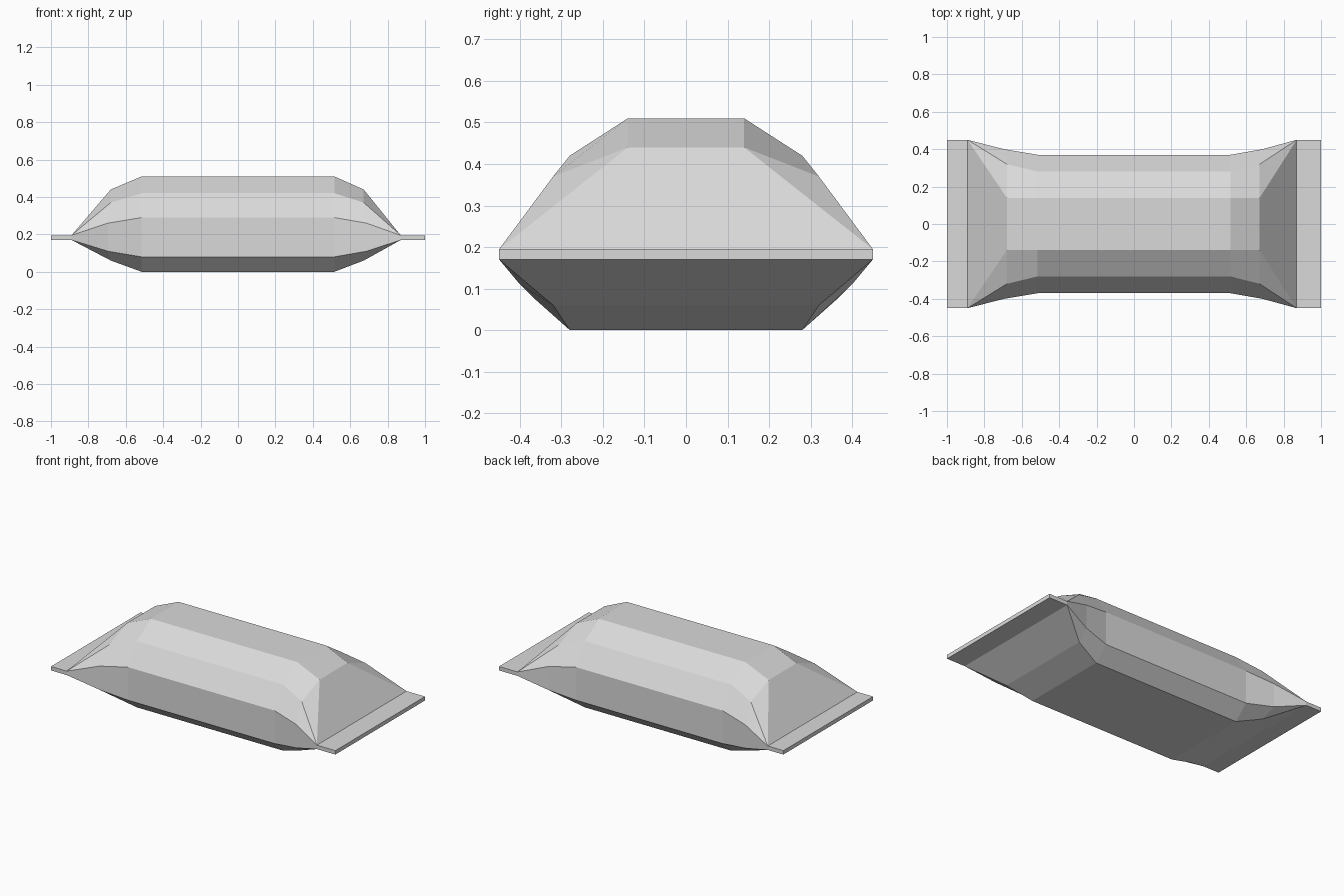
import bpy
import bmesh
from mathutils import Matrix

cube = bpy.data.objects.get("Cube")
if cube:
    bpy.data.objects.remove(cube)

grey = bpy.data.materials.new("light grey wrapper")
grey.use_nodes = True
colour = (0.7, 0.7, 0.7, 1)
grey.diffuse_color = colour
grey.node_tree.nodes["Principled BSDF"].inputs["Base Color"].default_value = colour

HALF_WIDTH, SEAL_LOW, SEAL_HIGH = 0.45, 0.17, 0.195
MID_X = 0.515

# Half cross-sections (y, z) from the underside to the top
middle = [(0.28, 0.0), (0.37, 0.08), (0.37, 0.29), (0.28, 0.42), (0.14, 0.51)]
shoulder = [(0.32, 0.06), (0.40, 0.11), (0.40, 0.26), (0.32, 0.37), (0.14, 0.44)]
pinch = [(HALF_WIDTH, SEAL_LOW)] * 2 + [(HALF_WIDTH, SEAL_HIGH)] * 3
shoulder_bow = [0, 0.015, 0.015, 0, 0]


def finish(bm, name):
    bmesh.ops.recalc_face_normals(bm, faces=bm.faces)
    mesh = bpy.data.meshes.new(name)
    bm.to_mesh(mesh)
    bm.free()
    mesh.materials.append(grey)
    obj = bpy.data.objects.new(name, mesh)
    bpy.context.collection.objects.link(obj)
    return obj


def ring(bm, half, x, side=0, bow=(0,) * 5):
    """Mirror a half section into a closed ring of vertices."""
    pts = [(x + side * b, y, z) for (y, z), b in zip(half, bow)]
    pts += [(px, -y, z) for px, y, z in reversed(pts)]
    return [bm.verts.new(p) for p in pts]


# Puffed body, lofted between the two pinched ends
LEFT_PINCH, RIGHT_PINCH = 0.87, -0.89
bm = bmesh.new()
rings = [
    ring(bm, pinch, RIGHT_PINCH),
    ring(bm, shoulder, -0.68, -1, shoulder_bow),
    ring(bm, middle, -MID_X),
    ring(bm, middle, MID_X),
    ring(bm, shoulder, 0.672, 1, shoulder_bow),
    ring(bm, pinch, LEFT_PINCH),
]
for a, b in zip(rings, rings[1:]):
    for i in range(len(a)):
        j = (i + 1) % len(a)
        bm.faces.new((a[i], a[j], b[j], b[i]))
bmesh.ops.remove_doubles(bm, verts=bm.verts, dist=0.0001)
finish(bm, "wrapper_body")

# Flat seal strips at both ends
for name, inner, outer in (("left_seal", LEFT_PINCH, 1), ("right_seal", RIGHT_PINCH, -1)):
    bm = bmesh.new()
    place = Matrix.Translation(((inner + outer) / 2, 0, (SEAL_LOW + SEAL_HIGH) / 2))
    size = Matrix.Diagonal((abs(outer - inner), 2 * HALF_WIDTH, SEAL_HIGH - SEAL_LOW, 1))
    bmesh.ops.create_cube(bm, size=1, matrix=place @ size)
    finish(bm, name)
